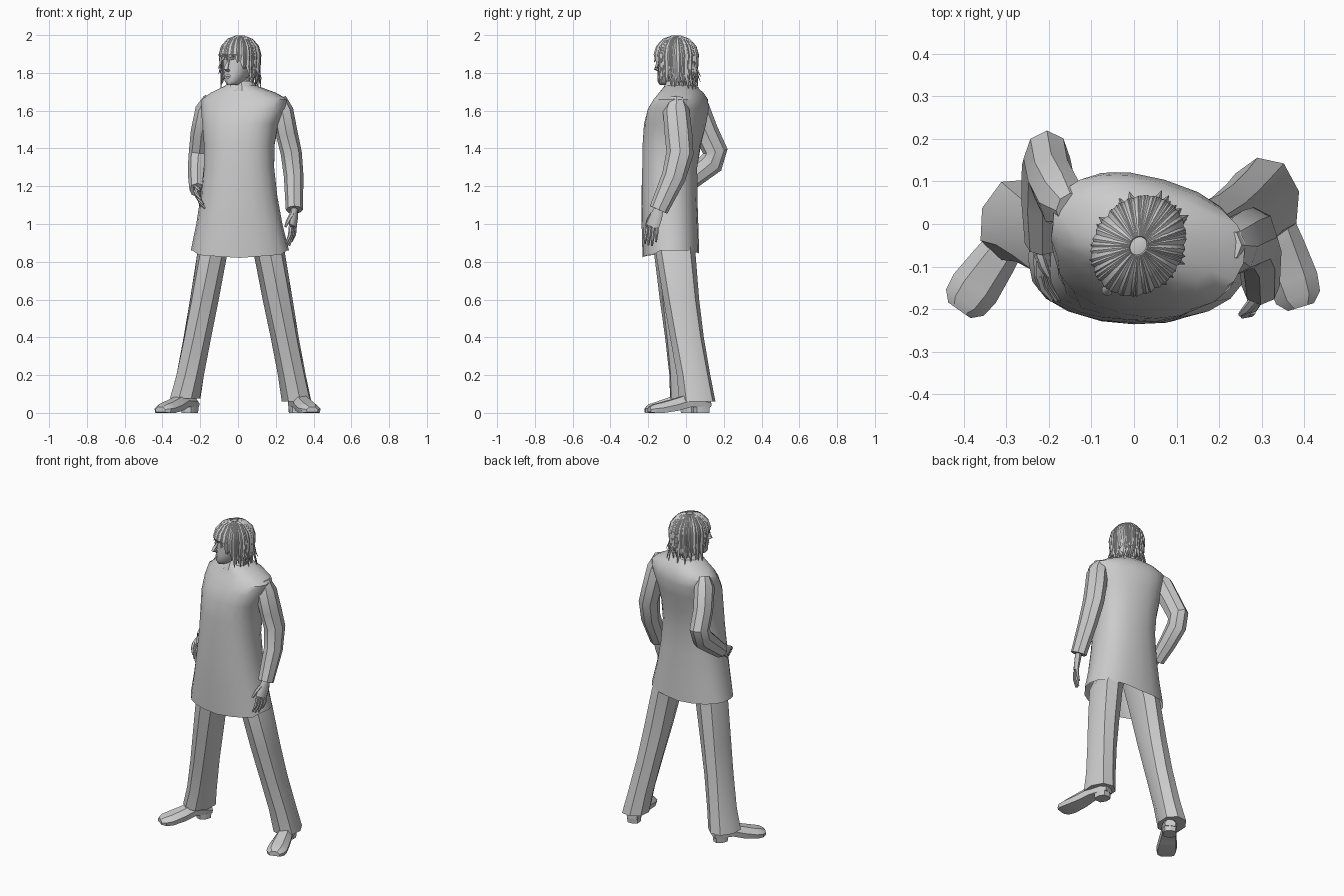
import bpy, bmesh, random
from math import sin, cos, pi, radians
from mathutils import Vector, Matrix

if "Cube" in bpy.data.objects:
    bpy.data.objects.remove(bpy.data.objects["Cube"])
random.seed(4)

grey = bpy.data.materials.new("plain grey")
grey.use_nodes = True
grey.diffuse_color = (0.6, 0.6, 0.6, 1)
grey.node_tree.nodes["Principled BSDF"].inputs["Base Color"].default_value = (0.6, 0.6, 0.6, 1)


def loft(bm, rings, cap_start=True, cap_end=True):
    """Skin a list of equal-length point rings."""
    loops = [[bm.verts.new(p) for p in ring] for ring in rings]
    n = len(loops[0])
    for lo, hi in zip(loops, loops[1:]):
        for i in range(n):
            j = (i + 1) % n
            bm.faces.new((lo[i], lo[j], hi[j], hi[i]))
    if cap_start:
        bm.faces.new(loops[0][::-1])
    if cap_end:
        bm.faces.new(loops[-1])


def oval(cx, cy, z, rx, ry, rot=0, n=8, power=1.0):
    """Horizontal oval; a power below one makes it boxier."""
    pts = []
    for i in range(n):
        a = 2 * pi * i / n
        c, s = cos(a), sin(a)
        x = rx * (abs(c) ** power) * (1 if c > 0 else -1)
        y = ry * (abs(s) ** power) * (1 if s > 0 else -1)
        r = radians(rot)
        pts.append(Vector((cx + x * cos(r) - y * sin(r), cy + x * sin(r) + y * cos(r), z)))
    return pts


def tube(bm, path, sizes, side, n=8):
    """Loft along a path; sizes are (half width along side, half thickness)."""
    path = [Vector(p) for p in path]
    rings = []
    for i, p in enumerate(path):
        t = (path[min(i + 1, len(path) - 1)] - path[max(i - 1, 0)]).normalized()
        u = Vector(side)
        u = (u - t * u.dot(t)).normalized()
        v = t.cross(u)
        a, b = sizes[i]
        rings.append([p + u * a * cos(2 * pi * k / n) + v * b * sin(2 * pi * k / n) for k in range(n)])
    loft(bm, rings)


def finish(name, bm, angle=35, matrix=None):
    if matrix:
        bm.transform(matrix)
    bmesh.ops.recalc_face_normals(bm, faces=bm.faces)
    mesh = bpy.data.meshes.new(name)
    bm.to_mesh(mesh)
    bm.free()
    mesh.materials.append(grey)
    ob = bpy.data.objects.new(name, mesh)
    bpy.context.collection.objects.link(ob)
    bpy.ops.object.select_all(action='DESELECT')
    ob.select_set(True)
    bpy.context.view_layer.objects.active = ob
    bpy.ops.object.shade_smooth_by_angle(angle=radians(angle))
    return ob


# Coat: z, centre x, centre y, half width, half depth, twist
coat_rows = [
    (0.84, 0.01, -0.08, 0.26, 0.15, 0),
    (1.00, 0.007, -0.085, 0.228, 0.15, 0),
    (1.15, 0.005, -0.088, 0.203, 0.148, -2),
    (1.30, 0.005, -0.086, 0.187, 0.146, -5),
    (1.42, 0.007, -0.075, 0.188, 0.152, -9),
    (1.53, 0.013, -0.058, 0.203, 0.158, -13),
    (1.61, 0.03, -0.04, 0.228, 0.15, -16),
    (1.66, 0.035, -0.028, 0.232, 0.128, -16),
    (1.695, 0.028, -0.025, 0.175, 0.108, -16),
    (1.725, 0.018, -0.03, 0.1, 0.085, -16),
    (1.74, 0.015, -0.035, 0.065, 0.065, -16)]
bm = bmesh.new()
rings = [oval(x, y, z, rx, ry, r, 20, 0.85) for z, x, y, rx, ry, r in coat_rows]
for p in rings[0]:      # hem dips at the front, rises at the sides
    p.z += 0.02 * abs(p.x) / 0.26 - (0.02 if p.y < -0.15 else 0)
loft(bm, rings, cap_start=False)
finish("coat", bm, 40)

# Collar with a small notch at the throat
bm = bmesh.new()
rings = [oval(0.015, -0.035, z, r, r * 0.95, -20, 16) for z, r in
         ((1.705, 0.1), (1.758, 0.067), (1.752, 0.058), (1.70, 0.06))]
for ring in rings[1:3]:
    ring[12].z -= 0.045
loft(bm, rings, False, False)
finish("collar", bm)

# Trouser legs: z, centre x, centre y, half width, half depth
legs = {
    "left": [(1.05, 0.08, -0.06, 0.08, 0.10), (0.85, 0.165, -0.055, 0.083, 0.105),
             (0.60, 0.21, -0.025, 0.08, 0.095), (0.40, 0.247, 0.005, 0.075, 0.09),
             (0.20, 0.285, 0.04, 0.075, 0.09), (0.06, 0.31, 0.06, 0.08, 0.098)],
    "right": [(1.05, -0.06, -0.06, 0.08, 0.10), (0.85, -0.135, -0.065, 0.08, 0.105),
              (0.60, -0.178, -0.045, 0.077, 0.095), (0.40, -0.215, -0.025, 0.075, 0.088),
              (0.20, -0.253, -0.002, 0.076, 0.09), (0.075, -0.28, 0.01, 0.082, 0.1)]}
for side, rows in legs.items():
    turn = 12 if side == "left" else -20
    bm = bmesh.new()
    loft(bm, [oval(x, y, z, rx, ry, turn * (1.05 - z), 8, 0.9) for z, x, y, rx, ry in rows])
    finish(side + "_trouser_leg", bm)


# Shoes: the toe points along local -y
def shoe(name, x, y, turn, length):
    bm = bmesh.new()
    rings = []
    for t, w, lo, top in ((0, 0.032, 0.03, 0.07), (0.1, 0.043, 0.03, 0.09), (0.35, 0.043, 0.03, 0.1),
                          (0.55, 0.052, 0.012, 0.078), (0.8, 0.06, 0, 0.055), (0.93, 0.054, 0, 0.045),
                          (1, 0.032, 0.004, 0.032)):
        mid = (lo + top) / 2
        rings.append([Vector((s * w * k, -t * length, z)) for s, k, z in
                      ((-1, 0.9, lo), (1, 0.9, lo), (1, 1, mid), (1, 0.5, top), (-1, 0.5, top), (-1, 1, mid))])
    loft(bm, rings)
    heel = [oval(0, -0.045, z, r, r * 1.1, 0, 8, 0.7) for z, r in ((0, 0.039), (0.035, 0.042))]
    loft(bm, heel)
    finish(name, bm, 30, Matrix.Translation((x, y, 0)) @ Matrix.Rotation(radians(turn), 4, 'Z'))


shoe("left_shoe", 0.295, 0.125, 17, 0.335)
shoe("right_shoe", -0.23, 0.055, -35, 0.315)

# Sleeves
sleeves = {
    "left": ([(0.215, -0.05, 1.665), (0.235, -0.052, 1.6), (0.258, -0.04, 1.48), (0.282, -0.032, 1.375),
              (0.295, -0.065, 1.25), (0.298, -0.145, 1.075)],
             [(0.04, 0.04), (0.058, 0.07), (0.058, 0.073), (0.056, 0.072), (0.052, 0.064), (0.045, 0.05)], (1, 0, 0)),
    "right": ([(-0.15, 0.035, 1.665), (-0.17, 0.055, 1.61), (-0.195, 0.105, 1.49), (-0.205, 0.155, 1.385),
               (-0.21, 0.135, 1.325), (-0.215, 0.05, 1.255), (-0.215, -0.045, 1.18)],
              [(0.035, 0.04), (0.055, 0.07), (0.055, 0.066), (0.055, 0.066), (0.054, 0.066), (0.05, 0.056), (0.042, 0.046)],
              (1, 0, 0))}
for side, (path, sizes, ref) in sleeves.items():
    bm = bmesh.new()
    tube(bm, path, sizes, ref)
    finish(side + "_sleeve", bm)


# Hands: palm, four curled fingers and a thumb
def hand(name, wrist, knuckle, tip, across, curl):
    wrist, knuckle, tip = Vector(wrist), Vector(knuckle), Vector(tip)
    across, curl = Vector(across).normalized(), Vector(curl)
    bm = bmesh.new()
    tube(bm, [wrist, wrist.lerp(knuckle, 0.5), knuckle], [(0.024, 0.02), (0.037, 0.018), (0.038, 0.014)], across)
    for k in range(4):
        off = across * (k - 1.5) * 0.019
        reach = (0.8, 1, 0.97, 0.88)[k]
        base = knuckle + off * 0.95
        end = base.lerp(tip + off * 1.15, reach)
        tube(bm, [base, base.lerp(end, 0.5) - curl * 0.3, end + curl * 0.5],
             [(0.0105, 0.0105), (0.0095, 0.0095), (0.005, 0.005)], across, 6)
    root = wrist.lerp(knuckle, 0.35) + across * 0.025
    tube(bm, [root, root.lerp(knuckle, 0.5) + across * 0.024 + curl, knuckle + across * 0.038 + curl * 2],
         [(0.014, 0.013), (0.012, 0.011), (0.006, 0.006)], across, 6)
    finish(name, bm, 50)


hand("left_hand", (0.3, -0.14, 1.09), (0.29, -0.178, 0.985), (0.272, -0.19, 0.885), (-0.4, -0.9, 0), (-0.012, 0, 0))
hand("right_hand", (-0.215, -0.035, 1.185), (-0.215, -0.115, 1.15), (-0.185, -0.18, 1.095), (-0.35, -0.2, 0.85), (0.014, 0, -0.004))

# Head, facing local -y and turned to the right
turned = Matrix.Translation((0.015, -0.045, 0)) @ Matrix.Rotation(radians(-35), 4, 'Z')
bm = bmesh.new()
rows = [(1.735, -0.11, -0.04, 0.022), (1.755, -0.12, 0.0, 0.042), (1.79, -0.119, 0.045, 0.058),
        (1.83, -0.114, 0.075, 0.07), (1.87, -0.112, 0.088, 0.075), (1.92, -0.108, 0.09, 0.074), (1.965, -0.07, 0.06, 0.05)]
loft(bm, [oval(0, (f + b) / 2, z, w, (b - f) / 2, 0, 16, 0.9) for z, f, b, w in rows])
# nose, lips, brows and ears
tube(bm, [(0, -0.11, 1.872), (0, -0.128, 1.84), (0, -0.138, 1.822), (0, -0.114, 1.81)],
     [(0.006, 0.006), (0.009, 0.01), (0.014, 0.012), (0.01, 0.006)], (1, 0, 0), 6)
for z in (1.786, 1.777):
    tube(bm, [(-0.022, -0.11, z), (0, -0.12, z), (0.022, -0.11, z)], [(0.003, 0.003), (0.006, 0.005), (0.003, 0.003)], (0, 0, 1), 6)
for s in (-1, 1):
    tube(bm, [(s * 0.012, -0.111, 1.872), (s * 0.035, -0.103, 1.878), (s * 0.055, -0.08, 1.87)],
         [(0.004, 0.004), (0.005, 0.006), (0.003, 0.003)], (0, 0, 1), 6)
    tube(bm, [(s * 0.072, -0.005, 1.81), (s * 0.08, 0.002, 1.84), (s * 0.078, 0.008, 1.87)],
         [(0.008, 0.006), (0.016, 0.008), (0.01, 0.006)], (0, 1, 0), 6)
finish("head", bm, 60, turned)

bm = bmesh.new()
tube(bm, [(0.015, -0.03, 1.68), (0.013, -0.035, 1.74), (0.01, -0.04, 1.81)], [(0.055, 0.055), (0.05, 0.05), (0.05, 0.05)], (1, 0, 0), 12)
finish("neck", bm, 60)

# Hair: a scalp cap covered with tapered locks that fall from the crown
bm = bmesh.new()
bmesh.ops.create_uvsphere(bm, u_segments=20, v_segments=12, radius=1)
low = [v for v in bm.verts if v.co.z < (0.1 if v.co.y < -0.2 else -0.55)]
bmesh.ops.delete(bm, geom=low, context='VERTS')
bm.transform(Matrix.Translation((0, -0.008, 1.885)) @ Matrix.Diagonal((0.095, 0.114, 0.107, 1)))
finish("hair_cap", bm, 50, turned)


def lock(bm, az, drop, flick, width):
    """One lock: over the skull, then down to a flicked point."""
    out = Vector((sin(az), -cos(az), 0))
    skull = lambda t, k=1: Vector((out.x * 0.098 * sin(t) * k, out.y * 0.118 * sin(t) * k - 0.008, 1.888 + 0.109 * cos(t)))
    path = [skull(t) for t in (0.2, 0.65, 1.1, 1.5)]
    edge = path[-1]
    path.append(edge + out * -0.004 - Vector((0, 0, drop * 0.55)))
    path.append(edge + out * flick - Vector((0, 0, drop)))
    sizes = [(width * k, 0.008 * k + 0.0005) for k in (0.35, 0.8, 1, 1, 0.75, 0.04)]
    tube(bm, path, sizes, (cos(az), sin(az), 0), 4)


bm = bmesh.new()
count = 46
for i in range(count):
    az = 2 * pi * i / count + random.uniform(-0.06, 0.06)
    back = (1 - cos(az)) / 2            # 0 over the face, 1 at the nape
    if back < 0.12:
        drop = random.uniform(0.01, 0.05)
    elif back < 0.3:
        drop = random.uniform(0.07, 0.12)
    else:
        drop = random.uniform(0.11, 0.19)
    lock(bm, az, drop, random.uniform(-0.01, 0.01) + 0.015 * back, random.uniform(0.014, 0.022))
# shorter inner layer along the nape
for i in range(14):
    az = pi + (i - 6.5) * 0.2
    lock(bm, az, random.uniform(0.15, 0.2), random.uniform(-0.035, -0.01), 0.017)
finish("hair_locks", bm, 30, turned)
